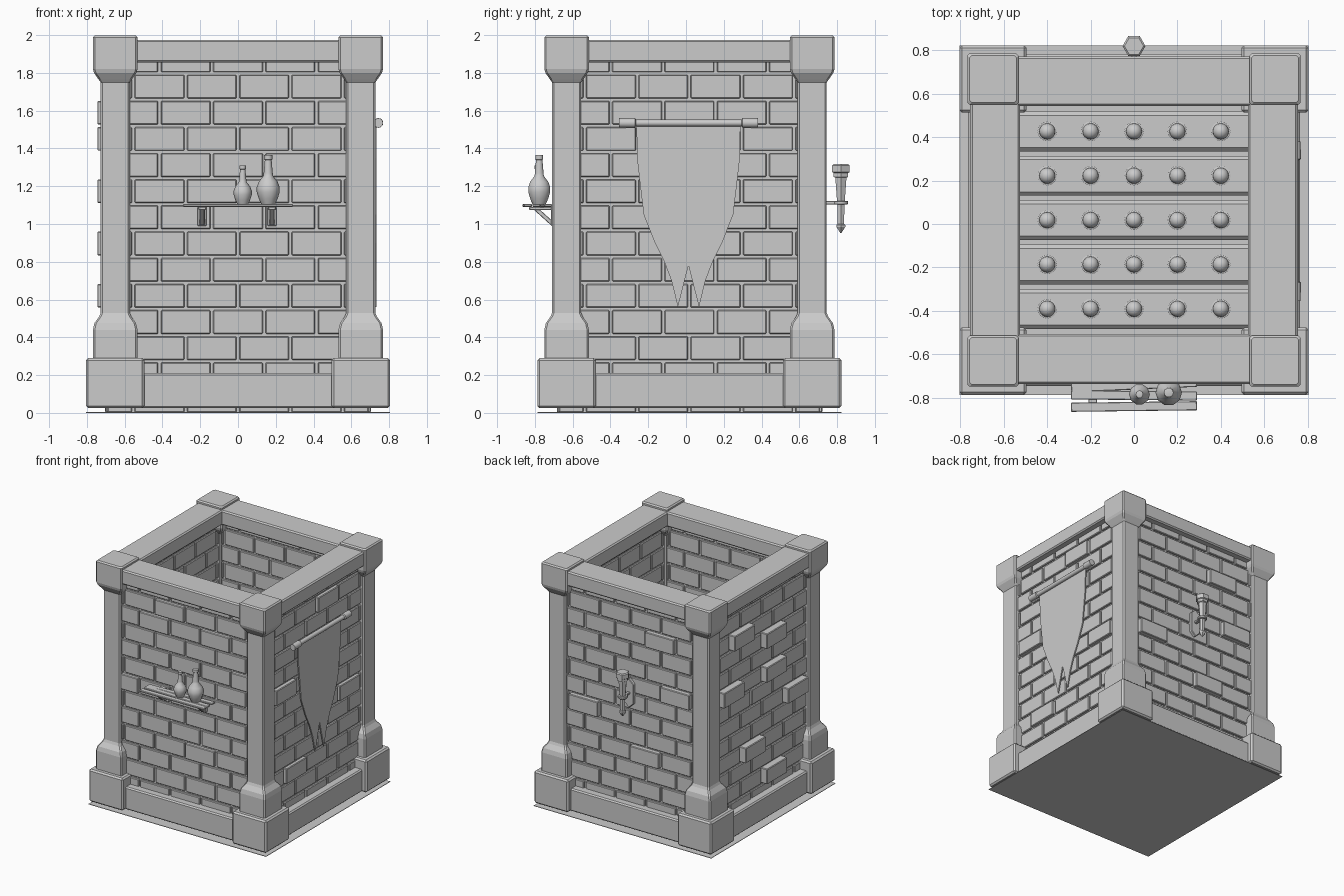
import bpy, bmesh, math, random
from mathutils import Matrix, Vector

if "Cube" in bpy.data.objects:
    bpy.data.objects.remove(bpy.data.objects["Cube"])

random.seed(4)
CY = 0.018           # tower centre in y (torch and shelf stick out unevenly)
WALLS = {"front": 0, "right": 90, "back": 180, "left": 270}


def finish(bm, name, bevel=0, smooth=False, segments=1):
    bmesh.ops.recalc_face_normals(bm, faces=bm.faces)
    me = bpy.data.meshes.new(name)
    bm.to_mesh(me)
    bm.free()
    ob = bpy.data.objects.new(name, me)
    bpy.context.collection.objects.link(ob)
    if bevel:
        m = ob.modifiers.new("bevel", "BEVEL")
        m.width, m.segments = bevel, segments
    if smooth:
        bpy.context.view_layer.objects.active = ob
        ob.select_set(True)
        bpy.ops.object.shade_smooth_by_angle(angle=math.radians(40))
        ob.select_set(False)
    return ob


def add_box(bm, lo, hi, mat=Matrix()):
    lo, hi = Vector(lo), Vector(hi)
    size = Matrix.Diagonal((*(hi - lo), 1))
    bmesh.ops.create_cube(bm, size=1, matrix=mat @ Matrix.Translation((lo + hi) / 2) @ size)


def box(name, lo, hi, bevel=0, mat=Matrix()):
    bm = bmesh.new()
    add_box(bm, lo, hi, mat)
    return finish(bm, name, bevel)


def add_loft(bm, rings):
    """Skin a list of point rings and cap both ends."""
    loops = [[bm.verts.new(p) for p in r] for r in rings]
    n = len(loops[0])
    for a, b in zip(loops, loops[1:]):
        for i in range(n):
            bm.faces.new((a[i], a[(i + 1) % n], b[(i + 1) % n], b[i]))
    bm.faces.new(loops[0])
    bm.faces.new(loops[-1])


def lathe(name, profile, at, sides, smooth=True, axis="Z"):
    rings = []
    for r, h in profile:
        ring = []
        for i in range(sides):
            a = 2 * math.pi * i / sides
            u, v = r * math.cos(a), r * math.sin(a)
            p = (u, v, h) if axis == "Z" else (u, h, v)
            ring.append(Vector(at) + Vector(p))
        rings.append(ring)
    bm = bmesh.new()
    add_loft(bm, rings)
    return finish(bm, name, smooth=smooth)


def wall_matrix(angle):
    return Matrix.Translation((0, CY, 0)) @ Matrix.Rotation(math.radians(angle), 4, "Z")


# ground slab
box("ground_slab", (-0.805, CY - 0.805, 0), (0.805, CY + 0.805, 0.004))

# corner pillars: base block, then lofted plinth, shaft and flared capital
SHAFT = [(0.118, 0.28), (0.118, 0.44), (0.11, 0.475), (0.085, 0.51), (0.077, 0.53), (0.077, 1.75),
         (0.088, 1.765), (0.112, 1.8), (0.118, 1.82), (0.118, 1.988), (0.108, 1.998)]
for sx in (-1, 1):
    for sy in (-1, 1):
        x, y = 0.65 * sx, CY + 0.65 * sy
        box("pillar_base", (x - 0.155, y - 0.155, 0.025), (x + 0.155, y + 0.155, 0.29), 0.012)
        rings = []
        for h, z in SHAFT:
            c = h - 0.01
            rings.append([(x + a, y + b, z) for a, b in
                          ((h, -c), (h, c), (c, h), (-c, h), (-h, c), (-h, -c), (-c, -h), (c, -h))])
        bm = bmesh.new()
        add_loft(bm, rings)
        finish(bm, "pillar_shaft")

# raised bricks per wall: (row, centre) -> extra projection
P = 0.277
RAISED = {
    "front": {(12, -P / 2): 0.015, (11, -P): 0.015, (11, P): 0.015, (9, 2 * P): 0.015,
              (7, -2 * P): 0.015, (4, P / 2): 0.015},
    "left": {(11, -P): 0.045, (10, P / 2): 0.045, (8, P / 2): 0.045, (8, -1.5 * P): 0.045,
             (6, 1.5 * P): 0.045, (4, -P / 2): 0.045, (2, P / 2): 0.045},
    "right": {(8, -1.5 * P): 0.02, (12, P / 2): 0.015, (3, -P): 0.015, (6, 1.5 * P): 0.015},
    "back": {(11, P): 0.025, (8, 1.5 * P): 0.025, (6, -1.5 * P): 0.025, (4, P / 2): 0.025},
}

# walls: mortar core, bricks, skirting and top beam
for side, angle in WALLS.items():
    M = wall_matrix(angle)
    box(side + "_mortar", (-0.65, -0.687, 0.005), (0.65, -0.603, 1.9), 0, M)
    box(side + "_skirting", (-0.6, -0.765, 0.025), (0.6, -0.535, 0.21), 0.01, M)
    box(side + "_top_beam", (-0.6, -0.755, 1.855), (0.6, -0.525, 1.975), 0.01, M)
    bm = bmesh.new()
    for row in range(14):
        z = row * 0.1385
        for i in range(-3, 4):
            cx = i * P + (P / 2 if row % 2 == 0 else 0)
            a, b = max(cx - P / 2 + 0.007, -0.69), min(cx + P / 2 - 0.007, 0.69)
            if b - a < 0.03:
                continue
            out = random.uniform(0, 0.004)
            for (r, c), d in RAISED[side].items():
                if r == row and abs(c - cx) < 0.01:
                    out = d
            add_box(bm, (a, -0.70 - out, z + 0.003), (b, -0.59, z + 0.128), M)
    finish(bm, side + "_bricks", 0.005)

# floor planks with domed studs
for j in range(5):
    y = CY + (j - 2) * 0.2045
    box("floor_plank", (-0.6, y - 0.092, 0.03), (0.6, y + 0.092, 0.1), 0.018)
    for i in range(5):
        dome = [(0.045, 0), (0.045, 0.008), (0.037, 0.01)]
        dome += [(0.037 * math.cos(t), 0.01 + 0.037 * math.sin(t)) for t in (0.35, 0.7, 1.05, 1.4)]
        lathe("floor_stud", dome, ((i - 2) * 0.2, y, 0.099), 16)
box("floor_underlay", (-0.6, CY - 0.6, 0.01), (0.6, CY + 0.6, 0.04))

# shelf boards, slightly askew
for y, turn in ((-0.742, 2.5), (-0.79, -0.5), (-0.841, 0.7)):
    M = Matrix.Translation((0, y, 1.098)) @ Matrix.Rotation(math.radians(turn), 4, "Z")
    box("shelf_board", (-0.29, -0.021, -0.007), (0.29, 0.021, 0.007), 0.003, M)

# shelf brackets: wall plate, arm and diagonal strut
for x in (-0.19, 0.18):
    box("bracket_plate", (x - 0.024, -0.715, 0.99), (x + 0.024, -0.68, 1.09), 0.003)
    box("bracket_arm", (x - 0.02, -0.83, 1.075), (x + 0.02, -0.69, 1.091), 0.003)
    M = Matrix.Translation((x, -0.75, 1.04)) @ Matrix.Rotation(math.radians(-42), 4, "X")
    box("bracket_strut", (-0.014, -0.065, -0.011), (0.014, 0.065, 0.011), 0.003, M)

# bottles
BOTTLE = [(0.036, 0), (0.05, 0.03), (0.061, 0.065), (0.061, 0.09), (0.05, 0.12), (0.026, 0.15),
          (0.024, 0.165), (0.018, 0.235), (0.022, 0.238), (0.022, 0.26), (0.016, 0.262)]
for x, y, k in ((0.16, -0.777, 1.0), (0.025, -0.785, 0.79)):
    lathe("bottle", [(r * k, h * k) for r, h in BOTTLE], (x, y, 1.104), 10)

# banner rod with end grips
rod = [(0.025, -0.355), (0.026, -0.27), (0.018, -0.265), (0.018, 0.295), (0.026, 0.3), (0.025, 0.38)]
lathe("banner_rod", rod, (0.743, 0, 1.535), 12, axis="Y")

# banner cloth, swallow-tailed
half = [(0.275, 1.54), (0.272, 1.35), (0.255, 1.2), (0.237, 1.05), (0.178, 0.9), (0.128, 0.8),
        (0.09, 0.7), (0.056, 0.56)]
outline = [(0.013 + a, z) for a, z in half] + [(0.013, 0.78)] + [(0.013 - a, z) for a, z in reversed(half)]
bm = bmesh.new()
face = bm.faces.new([bm.verts.new((0.722, y, z)) for y, z in outline])
ext = bmesh.ops.extrude_face_region(bm, geom=[face])
bmesh.ops.translate(bm, vec=(0.01, 0, 0), verts=[v for v in ext["geom"] if isinstance(v, bmesh.types.BMVert)])
bmesh.ops.triangulate(bm, faces=[f for f in bm.faces if len(f.verts) > 4])
finish(bm, "banner_cloth")

# torch
TORCH = [(0.004, 0.953), (0.027, 0.985), (0.027, 0.995), (0.02, 1.0), (0.021, 1.09), (0.034, 1.245),
         (0.044, 1.25), (0.044, 1.27), (0.053, 1.275), (0.053, 1.31), (0.044, 1.317)]
lathe("torch", TORCH, (0, 0.82, 0), 6, smooth=False)
lathe("torch_ring", [(0.034, 1.103), (0.038, 1.107), (0.038, 1.119), (0.034, 1.123)], (0, 0.82, 0), 12)
box("torch_arm", (-0.012, 0.715, 1.104), (0.012, 0.8, 1.122), 0.003)

# torch wall plate, elongated hexagon
plate = [(-0.042, 1.03), (0, 0.99), (0.042, 1.03), (0.042, 1.19), (0, 1.23), (-0.042, 1.19)]
bm = bmesh.new()
add_loft(bm, [[(x, y, z) for x, z in plate] for y in (0.705, 0.742)])
finish(bm, "torch_plate", 0.004)
